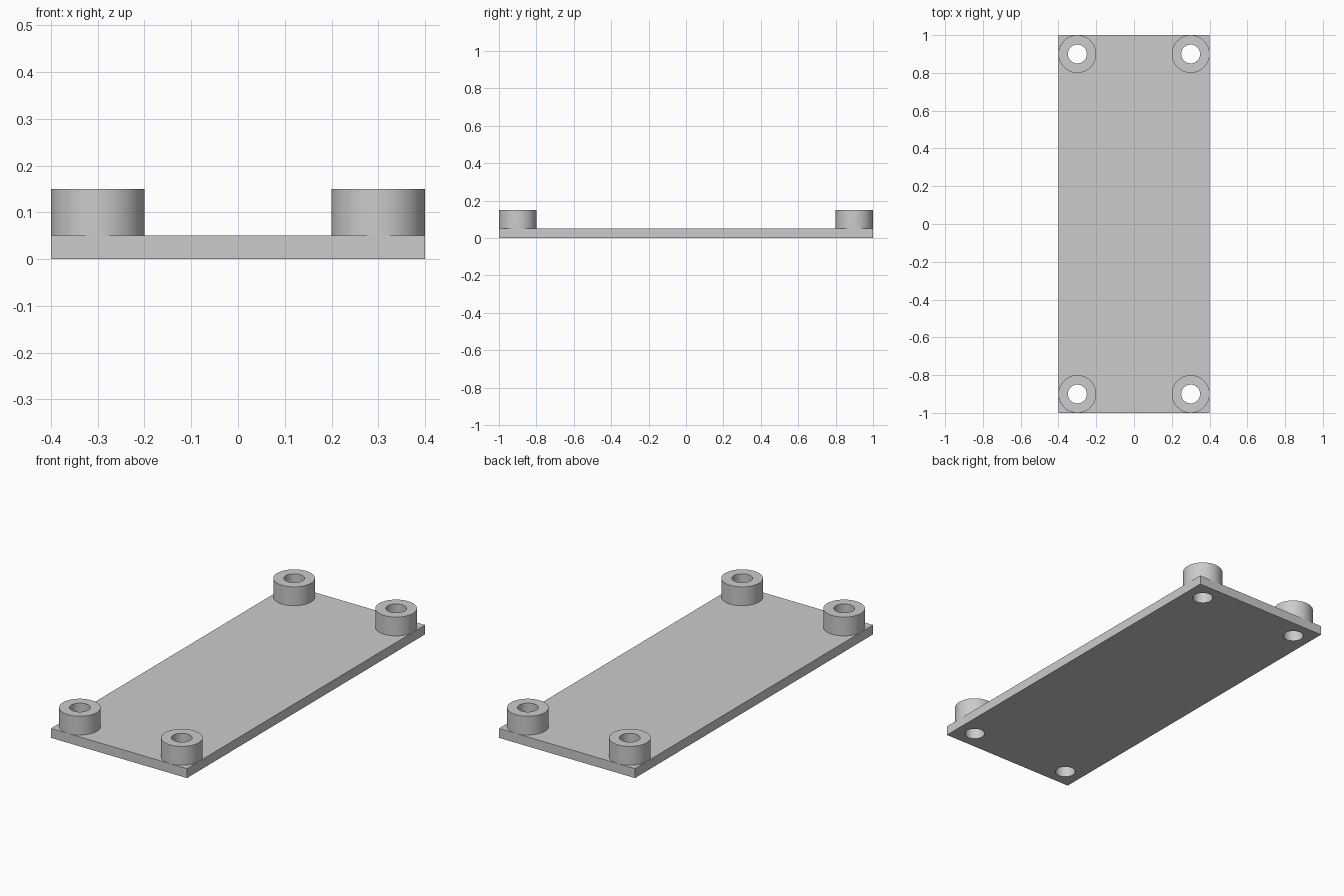
import bpy, bmesh, math

cube = bpy.data.objects.get("Cube")
if cube:
    bpy.data.objects.remove(cube, do_unlink=True)

WIDTH, LENGTH, THICK, TOP = 0.8, 2.0, 0.05, 0.15
OUTER, INNER, SIDES = 0.1, 0.05, 64

grey = bpy.data.materials.new("plain grey")
grey.use_nodes = True
colour = (0.6, 0.6, 0.6, 1)
grey.diffuse_color = colour
grey.node_tree.nodes["Principled BSDF"].inputs["Base Color"].default_value = colour


def make_object(name, bm):
    bmesh.ops.recalc_face_normals(bm, faces=bm.faces)
    mesh = bpy.data.meshes.new(name)
    bm.to_mesh(mesh)
    bm.free()
    mesh.materials.append(grey)
    obj = bpy.data.objects.new(name, mesh)
    bpy.context.collection.objects.link(obj)
    return obj


def smooth(obj):
    bpy.ops.object.select_all(action="DESELECT")
    obj.select_set(True)
    bpy.context.view_layer.objects.active = obj
    bpy.ops.object.shade_smooth_by_angle(angle=math.radians(30))


def standoff(name, x, y):
    # Hollow sleeve: outer wall, top ring, bore and bottom ring
    bm = bmesh.new()
    profile = [(OUTER, THICK), (OUTER, TOP), (INNER, TOP), (INNER, THICK)]
    rings = []
    for r, z in profile:
        rings.append([bm.verts.new((x + r * math.cos(a), y + r * math.sin(a), z))
                      for a in (2 * math.pi * i / SIDES for i in range(SIDES))])
    for k, ring in enumerate(rings):
        following = rings[(k + 1) % len(rings)]
        for i in range(SIDES):
            j = (i + 1) % SIDES
            bm.faces.new((ring[i], ring[j], following[j], following[i]))
    smooth(make_object(name, bm))


corners = {
    "front_right": (-0.3, -0.9), "front_left": (0.3, -0.9),
    "back_right": (-0.3, 0.9), "back_left": (0.3, 0.9),
}

# Base plate
bm = bmesh.new()
bmesh.ops.create_cube(bm, size=1)
bmesh.ops.scale(bm, vec=(WIDTH, LENGTH, THICK), verts=bm.verts)
bmesh.ops.translate(bm, vec=(0, 0, THICK / 2), verts=bm.verts)
plate = make_object("base_plate", bm)

# Screw holes through the plate
bm = bmesh.new()
for x, y in corners.values():
    made = bmesh.ops.create_cone(bm, cap_ends=True, segments=SIDES,
                                 radius1=INNER, radius2=INNER, depth=0.4)
    bmesh.ops.translate(bm, vec=(x, y, 0), verts=made["verts"])
cutter = make_object("hole_cutter", bm)
cutter.hide_render = True
cut = plate.modifiers.new("screw_holes", "BOOLEAN")
cut.operation = "DIFFERENCE"
cut.solver = "EXACT"
cut.object = cutter
bpy.context.view_layer.objects.active = plate
bpy.ops.object.modifier_apply(modifier=cut.name)
bpy.data.objects.remove(cutter, do_unlink=True)
smooth(plate)

# Standoffs at the four corners
for corner, (x, y) in corners.items():
    standoff(corner + "_standoff", x, y)
